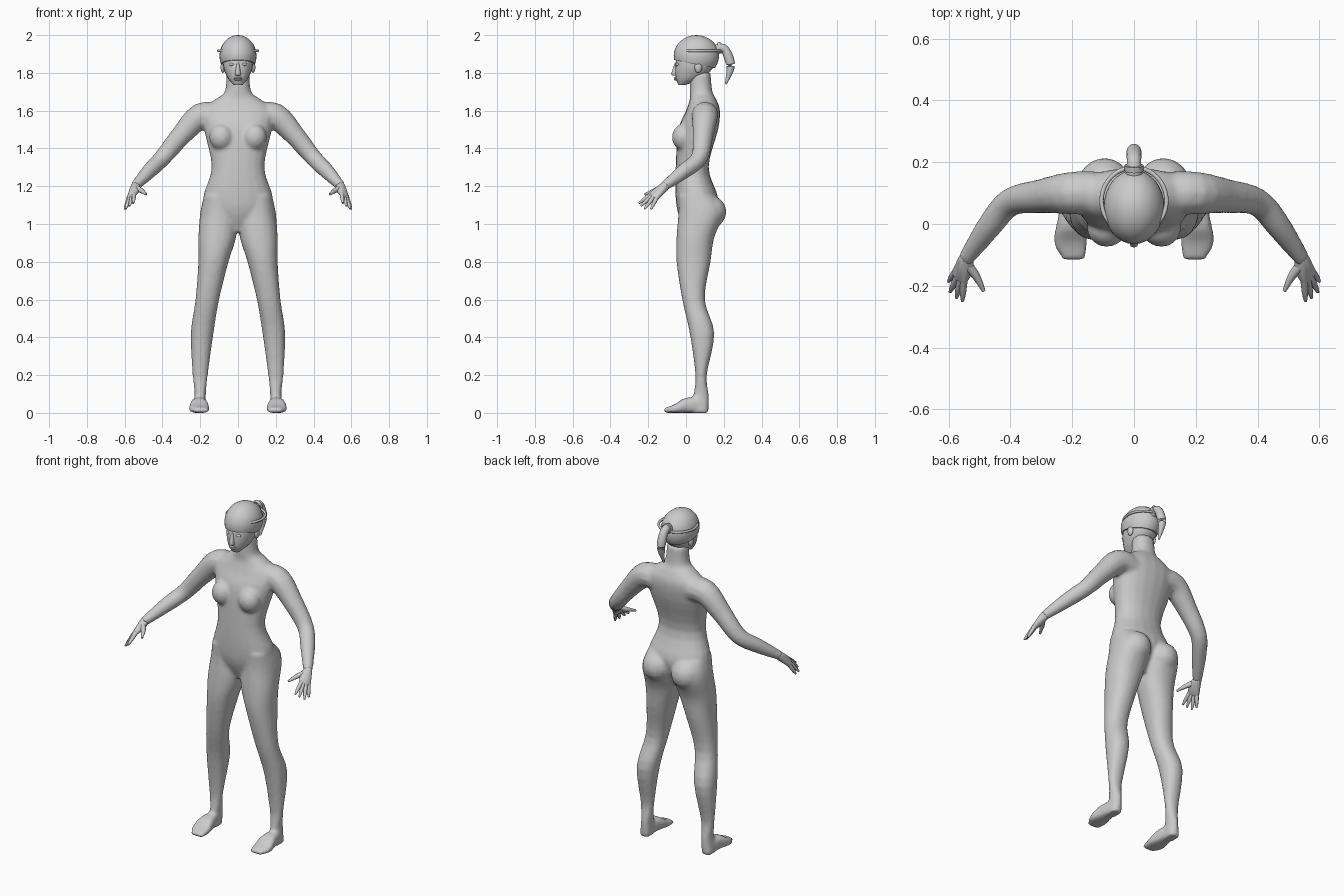
import bpy, bmesh
from math import cos, sin, pi, tau, radians, copysign
from mathutils import Vector, Matrix

default_cube = bpy.data.objects.get("Cube")
if default_cube:
    bpy.data.objects.remove(default_cube, do_unlink=True)

colour = (.6, .6, .6, 1)
grey = bpy.data.materials.new("plain grey")
grey.use_nodes = True
grey.diffuse_color = colour
grey.node_tree.nodes["Principled BSDF"].inputs["Base Color"].default_value = colour


def flow(keys, steps=4):
    """Run a smooth spline through a few key tuples."""
    keys = [Vector(key) for key in keys]
    padded = [keys[0]] + keys + [keys[-1]]
    result = []
    for before, start, end, after in zip(padded, padded[1:], padded[2:], padded[3:]):
        for step in range(steps):
            t = step / steps
            leave, arrive = (end - before) / 2, (after - start) / 2
            bend = (start - end) * 2 + leave + arrive
            lean = (end - start) * 3 - leave * 2 - arrive
            result.append(((bend * t + lean) * t + leave) * t + start)
    return result + [keys[-1]]


def skin(bm, loops):
    """Join point loops with quads and close both ends."""
    rows = [[bm.verts.new(point) for point in loop] for loop in loops]
    for lower, upper in zip(rows, rows[1:]):
        for i in range(len(lower)):
            bm.faces.new((lower[i - 1], lower[i], upper[i], upper[i - 1]))
    bm.faces.new(rows[0][::-1])
    bm.faces.new(rows[-1])


def loft(bm, keys, side=1, along_y=False, power=.9, sides=20):
    """Oval sections (level, left, right, near, far) stacked along z or y."""
    loops = []
    for level, left, right, near, far in flow(keys):
        loop = []
        for i in range(sides):
            c, s = cos(tau * i / sides), sin(tau * i / sides)
            u = (left + right + (right - left) * copysign(abs(c) ** power, c)) / 2
            v = (near + far + (far - near) * copysign(abs(s) ** power, s)) / 2
            loop.append((side * u, level, v) if along_y else (side * u, v, level))
        loops.append(loop)
    skin(bm, loops)


def symmetric(keys):
    """Sections (level, half width, near, far) centred on x."""
    return [(level, -width, width, near, far) for level, width, near, far in keys]


def tube(bm, keys, side=1, sides=12):
    """Round tapered tube through (x, y, z, radius)."""
    path = flow(keys)
    points = [Vector((side * x, y, z)) for x, y, z, radius in path]
    loops = []
    for i, point in enumerate(points):
        heading = points[min(i + 1, len(points) - 1)] - points[max(i - 1, 0)]
        turn = heading.to_track_quat('Z', 'Y').to_matrix()
        loops.append([point + turn @ Vector((cos(tau * k / sides), sin(tau * k / sides), 0))
                      * path[i][-1] for k in range(sides)])
    skin(bm, loops)


def ball(bm, centre, radii, side=1, segments=16):
    x, y, z = centre
    place = Matrix.Translation((side * x, y, z)) @ Matrix.Diagonal((*radii, 1))
    return bmesh.ops.create_uvsphere(bm, u_segments=segments, v_segments=segments // 2,
                                     radius=1, matrix=place)["verts"]


def finish(bm, name, angle=60):
    bmesh.ops.recalc_face_normals(bm, faces=bm.faces)
    mesh = bpy.data.meshes.new(name)
    bm.to_mesh(mesh)
    bm.free()
    mesh.materials.append(grey)
    part = bpy.data.objects.new(name, mesh)
    bpy.context.collection.objects.link(part)
    bpy.ops.object.select_all(action='DESELECT')
    part.select_set(True)
    bpy.context.view_layer.objects.active = part
    bpy.ops.object.shade_smooth_by_angle(angle=radians(angle))
    return part


# Torso and neck, from crotch to skull
body_mesh = bmesh.new()
loft(body_mesh, symmetric([
    (.96, .05, 0, .1), (1.05, .15, -.04, .15), (1.14, .185, -.055, .17),
    (1.3, .14, -.055, .12), (1.5, .18, -.04, .17), (1.6, .19, 0, .18),
    (1.66, .12, .02, .16), (1.7, .07, .02, .14), (1.8, .06, .02, .13)]))

for side in (1, -1):
    # Leg, from hip to sole
    loft(body_mesh, [
        (1.15, .03, .18, -.04, .15), (1.06, 0, .2, -.04, .2), (.93, .01, .21, -.05, .15),
        (.8, .05, .21, -.05, .13), (.6, .1, .225, -.02, .1), (.42, .13, .25, .02, .15),
        (.2, .16, .24, .05, .11), (.1, .17, .23, .04, .12), (0, .17, .24, .03, .12)], side)
    # Foot, from heel to toes
    loft(body_mesh, [
        (.1, .18, .23, 0, .08), (0, .16, .25, 0, .08),
        (-.06, .15, .26, 0, .045), (-.117, .16, .23, 0, .025)], side, True, .7)
    # Arm, from shoulder to wrist
    tube(body_mesh, [
        (.1, .1, 1.57, .07), (.2, .1, 1.57, .07), (.3, .09, 1.47, .056),
        (.4, .07, 1.35, .046), (.47, -.01, 1.28, .041), (.545, -.115, 1.2, .026)], side)
    # Chest and seat
    ball(body_mesh, (.088, -.015, 1.46), (.065, .06, .07), side)
    ball(body_mesh, (.095, .12, 1.065), (.09, .095, .09), side)

# Fuse torso, limbs and feet into one skin
body = finish(body_mesh, "body")
fuse = body.modifiers.new("fuse", 'REMESH')
fuse.mode = 'VOXEL'
fuse.voxel_size = .01
fuse.use_smooth_shade = True
soften = body.modifiers.new("soften", 'SMOOTH')
soften.iterations = 5

# Hands: hulled palm, fingers on a curved fan, and a thumb
knuckles = flow([(.55, -.18, 1.16), (.57, -.17, 1.145), (.58, -.14, 1.14)], 2)[:-1]
fingertips = flow([(.555, -.25, 1.11), (.595, -.22, 1.08), (.6, -.155, 1.08)], 2)[:-1]
for name, side in (("left_hand", 1), ("right_hand", -1)):
    hand = bmesh.new()
    palm = ball(hand, (.543, -.112, 1.2), [.025] * 3, side, 10)
    palm += ball(hand, (.53, -.15, 1.18), [.012] * 3, side, 8)
    for knuckle in knuckles:
        palm += ball(hand, knuckle, [.013] * 3, side, 8)
    hull = bmesh.ops.convex_hull(hand, input=palm)
    inner = {item for item in hull["geom_interior"] + hull["geom_unused"]
             if isinstance(item, bmesh.types.BMVert)}
    bmesh.ops.delete(hand, geom=list(inner), context='VERTS')
    for knuckle, tip in zip(knuckles, fingertips):
        tube(hand, [(*knuckle, .012), (*knuckle.lerp(tip, .6), .01), (*tip, .005)], side, 8)
    tube(hand, [(.537, -.135, 1.19, .017), (.51, -.17, 1.175, .013),
                (.486, -.217, 1.157, .006)], side, 8)
    finish(hand, name, 50)

# Head, from chin to brow
head = bmesh.new()
loft(head, symmetric([
    (1.737, .025, -.04, 0), (1.775, .056, -.055, .09),
    (1.84, .08, -.056, .15), (1.92, .08, -.04, .15)]))
finish(head, "head")

# Nose
nose = bmesh.new()
loft(nose, symmetric([(1.785, .012, -.065, -.04), (1.797, .015, -.077, -.04),
                      (1.855, .006, -.058, -.04)]), sides=8)
finish(nose, "nose")

# Lips
lips = bmesh.new()
for height in (1.765, 1.773):
    ball(lips, (0, -.05, height), (.022, .014, .006))
finish(lips, "lips")

# Eyes and ears
for label, side in (("left", 1), ("right", -1)):
    eye = bmesh.new()
    ball(eye, (.033, -.044, 1.845), (.015, .011, .008), side)
    finish(eye, label + "_eye")
    ear = bmesh.new()
    ball(ear, (.08, .065, 1.83), (.012, .02, .03), side)
    finish(ear, label + "_ear")

# Close-fitting hair, trimmed lower at the nape
hair = bmesh.new()
ball(hair, (0, .055, 1.89), (.098, .12, .11), segments=32)
bmesh.ops.bisect_plane(hair, geom=hair.verts[:] + hair.edges[:] + hair.faces[:],
                       plane_co=(0, .055, 1.845), plane_no=(0, -.2, -1), clear_outer=True)
bmesh.ops.holes_fill(hair, edges=hair.edges)
finish(hair, "hair", 40)

# Hair band, open at the forehead
band = bmesh.new()
sweep = [pi * (i / 8 - .25) for i in range(13)]
tube(band, [(.105 * cos(a), .075 + .108 * sin(a), 1.917, .007) for a in sweep], sides=8)
finish(band, "hair_band")

# Ponytail and its tie
ponytail = bmesh.new()
tube(ponytail, [(0, .155, 1.92, .028), (0, .2, 1.93, .023), (0, .23, 1.87, .025),
                (0, .235, 1.82, .02), (0, .21, 1.74, .005)])
finish(ponytail, "ponytail")
tie = bmesh.new()
tube(tie, [(0, .172, 1.93, .03), (0, .19, 1.935, .03)])
finish(tie, "hair_tie", 30)
